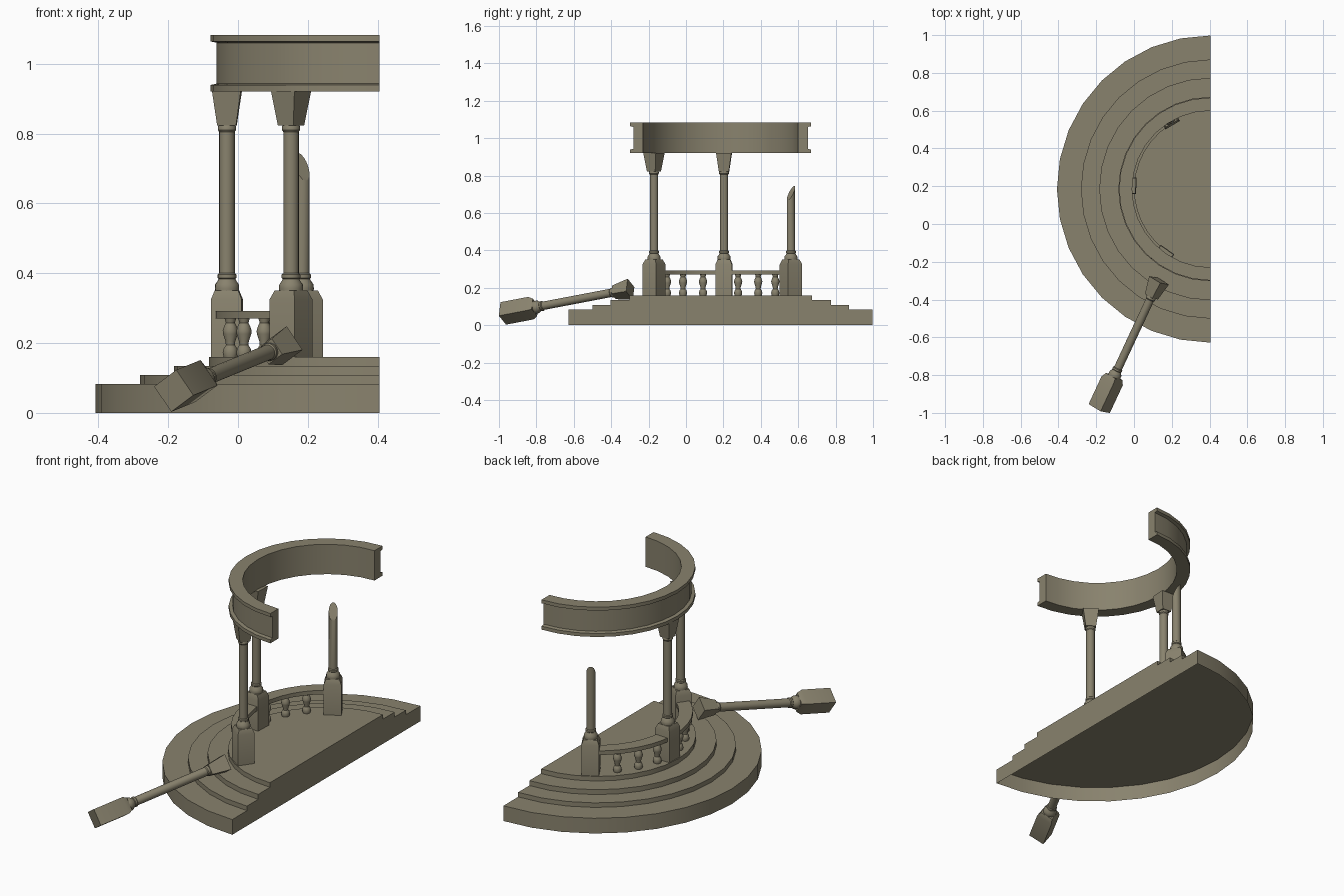
import bpy, bmesh, math
from mathutils import Matrix, Vector

if "Cube" in bpy.data.objects:
    bpy.data.objects.remove(bpy.data.objects["Cube"])

CX, CY = 0.405, 0.185          # centre of the half-round plan
RC = 0.437                     # radius of the column circle
FLOOR = 0.16

stone = bpy.data.materials.new("weathered_stone")
stone.diffuse_color = (0.25, 0.225, 0.155, 1)
stone.use_nodes = True
stone.node_tree.nodes["Principled BSDF"].inputs["Base Color"].default_value = stone.diffuse_color


def finish(bm, name, matrix=Matrix()):
    bmesh.ops.recalc_face_normals(bm, faces=bm.faces)
    me = bpy.data.meshes.new(name)
    bm.to_mesh(me)
    bm.free()
    me.materials.append(stone)
    ob = bpy.data.objects.new(name, me)
    ob.matrix_world = matrix
    bpy.context.collection.objects.link(ob)
    bpy.ops.object.select_all(action='DESELECT')
    ob.select_set(True)
    bpy.context.view_layer.objects.active = ob
    bpy.ops.object.shade_smooth_by_angle(angle=math.radians(32))
    return ob


def on_circle(r, deg, z=0):
    """Point on the plan; 0 degrees is -x, positive turns towards +y."""
    a = math.radians(deg)
    return Vector((CX - r * math.cos(a), CY + r * math.sin(a), z))


def lathe(bm, profile, segs, square=False):
    """Stack of rings from (radius, z) points, capped; square uses half-widths."""
    k, off = (math.sqrt(2), math.pi / 4) if square else (1, 0)
    rings = [[bm.verts.new((r * k * math.cos(off + 2 * math.pi * i / segs),
                            r * k * math.sin(off + 2 * math.pi * i / segs), z))
              for i in range(segs)] for r, z in profile]
    for a, b in zip(rings, rings[1:]):
        for i in range(segs):
            j = (i + 1) % segs
            bm.faces.new((a[i], a[j], b[j], b[i]))
    bm.faces.new(rings[0][::-1])
    bm.faces.new(rings[-1])


def sweep(name, profile, a0, a1, n):
    """Sweep a closed (radius, z) section around the plan centre."""
    bm = bmesh.new()
    secs = [[bm.verts.new(on_circle(r, a0 + (a1 - a0) * i / n, z)) for r, z in profile]
            for i in range(n + 1)]
    m = len(profile)
    for a, b in zip(secs, secs[1:]):
        for i in range(m):
            j = (i + 1) % m
            bm.faces.new((a[i], a[j], b[j], b[i]))
    bm.faces.new(secs[0])
    bm.faces.new(secs[-1])
    return finish(bm, name)


def half_disc(name, r, z0, z1, bottom=True):
    bm = bmesh.new()
    lo = [bm.verts.new(on_circle(r, -90 + 180 * i / 16, z0)) for i in range(17)]
    hi = [bm.verts.new(v.co + Vector((0, 0, z1 - z0))) for v in lo]
    for i in range(17):
        j = (i + 1) % 17
        bm.faces.new((lo[i], lo[j], hi[j], hi[i]))
    bm.faces.new(hi)
    if bottom:
        bm.faces.new(lo)
    return finish(bm, name)


def column(name, matrix, broken=False):
    bm = bmesh.new()
    # shaft with base and neck mouldings
    base = [(0.034, 0.185), (0.035, 0.197), (0.034, 0.208), (0.027, 0.218), (0.024, 0.224),
            (0.027, 0.227), (0.027, 0.236), (0.0225, 0.24)]
    neck = [(0.0225, 0.6)] if broken else [
        (0.0225, 0.645), (0.026, 0.65), (0.026, 0.66), (0.024, 0.664)]
    lathe(bm, base + neck, 16)
    if broken:
        no = matrix.to_3x3().inverted() @ Vector((1, -1.5, 1)).normalized()
        geom = bm.verts[:] + bm.edges[:] + bm.faces[:]
        cut = bmesh.ops.bisect_plane(bm, geom=geom, plane_co=(0, 0, 0.545),
                                     plane_no=no, clear_outer=True)
        bmesh.ops.holes_fill(bm, edges=[e for e in bm.edges if e.is_boundary])
    else:
        lathe(bm, [(0.027, 0.663), (0.041, 0.76)], 4, True)      # capital
    lathe(bm, [(0.044, 0), (0.044, 0.165), (0.034, 0.19)], 4, True)  # plinth
    return finish(bm, name, matrix)


# stepped platform (lowest step is open underneath)
half_disc("step_1", 0.813, 0, 0.083, bottom=False)
half_disc("step_2", 0.686, 0.083, 0.108)
half_disc("step_3", 0.589, 0.108, 0.135)
half_disc("step_4", 0.488, 0.135, FLOOR)

# standing columns and the broken one
for nm, deg, brk in (("front_column", -54.6, False), ("side_column", 2.4, False),
                     ("broken_column", 59.4, True)):
    mat = Matrix.Translation(on_circle(RC, deg, FLOOR)) @ Matrix.Rotation(-math.radians(deg), 4, 'Z')
    column(nm, mat, brk)

# toppled column lying against the steps
axis = Vector((0.318, 0.682, 0.130)).normalized()
e1 = Vector((0.6, 0, -0.8))
e1 = (e1 - axis * e1.dot(axis)).normalized()
e2 = axis.cross(e1)
rot = Matrix((e1, e2, axis)).transposed().to_4x4()
column("fallen_column", Matrix.Translation((-0.184, -0.977, 0.063)) @ rot)

# half-round entablature
sweep("entablature", [(0.415, 0.92), (0.484, 0.92), (0.484, 0.939), (0.466, 0.943),
                      (0.466, 1.060), (0.484, 1.064), (0.484, 1.083), (0.415, 1.083)],
      -90, 90, 16)

# balustrade rails and balusters
RAIL = [(0.402, 0.27), (0.472, 0.27), (0.472, 0.292), (0.402, 0.292)]
sweep("front_rail", RAIL, -52, 1, 6)
sweep("back_rail", RAIL, 3, 57, 6)
for i, deg in enumerate((-41, -27.4, -12.4, 12.4, 27.4, 42)):
    bm = bmesh.new()
    lathe(bm, [(0.019, 0), (0.022, 0.012), (0.019, 0.025), (0.013, 0.034), (0.014, 0.045),
               (0.021, 0.066), (0.022, 0.075), (0.018, 0.088), (0.013, 0.098), (0.017, 0.112)], 12)
    finish(bm, f"baluster_{i + 1}", Matrix.Translation(on_circle(RC, deg, FLOOR)))
